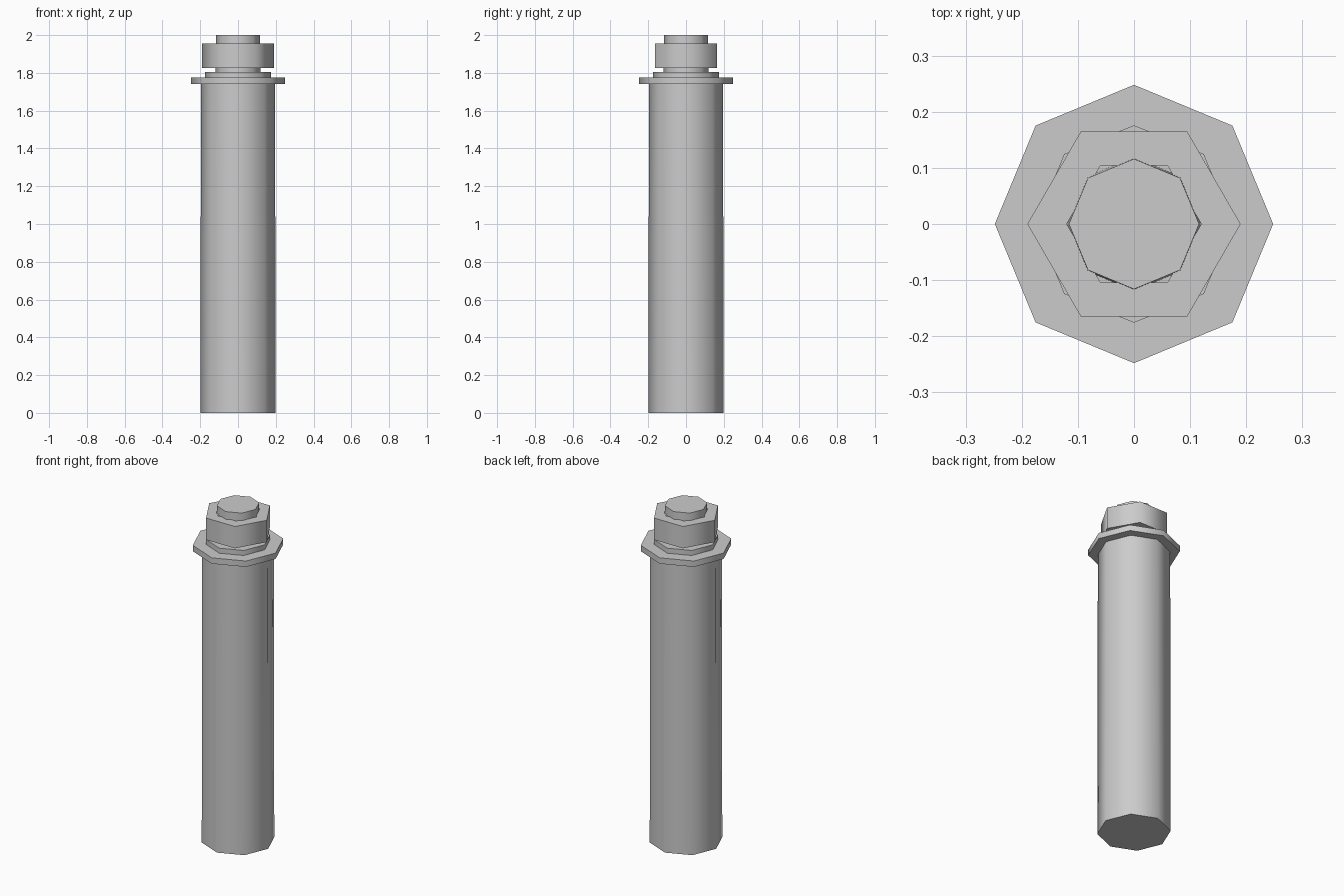
import bpy, bmesh, math

if "Cube" in bpy.data.objects:
    bpy.data.objects.remove(bpy.data.objects["Cube"])


def prism(name, sides, r0, r1, z0, z1, bore=None):
    """Upright prism with corners on the x axis; optional same-sided bore."""
    bm = bmesh.new()

    def ring(r, z):
        return [bm.verts.new((r * math.cos(2 * math.pi * i / sides),
                              r * math.sin(2 * math.pi * i / sides), z))
                for i in range(sides)]

    def bridge(a, b):
        for i in range(sides):
            j = (i + 1) % sides
            bm.faces.new((a[i], a[j], b[j], b[i]))

    bottom, top = ring(r0, z0), ring(r1, z1)
    bridge(bottom, top)
    if bore:
        inner_bottom, inner_top = ring(bore, z0), ring(bore, z1)
        bridge(top, inner_top)
        bridge(inner_top, inner_bottom)
        bridge(inner_bottom, bottom)
    else:
        bm.faces.new(top)
        bm.faces.new(bottom[::-1])
    bmesh.ops.recalc_face_normals(bm, faces=bm.faces)
    mesh = bpy.data.meshes.new(name)
    bm.to_mesh(mesh)
    bm.free()
    ob = bpy.data.objects.new(name, mesh)
    bpy.context.collection.objects.link(ob)
    bpy.ops.object.select_all(action='DESELECT')
    ob.select_set(True)
    bpy.context.view_layer.objects.active = ob
    bpy.ops.object.shade_smooth_by_angle(angle=math.radians(65))
    return ob


# Long sleeve
prism("sleeve", 8, 0.199, 0.196, 0.0, 1.74)
# Wide and narrow washers
prism("wide_washer", 8, 0.248, 0.248, 1.74, 1.775)
prism("narrow_washer", 8, 0.176, 0.176, 1.775, 1.805)
# Threaded end
prism("bolt_end", 8, 0.119, 0.116, 1.805, 2.0)
# Hexagonal nut with a hexagonal bore
prism("hex_nut", 6, 0.19, 0.19, 1.825, 1.955, bore=0.12)
